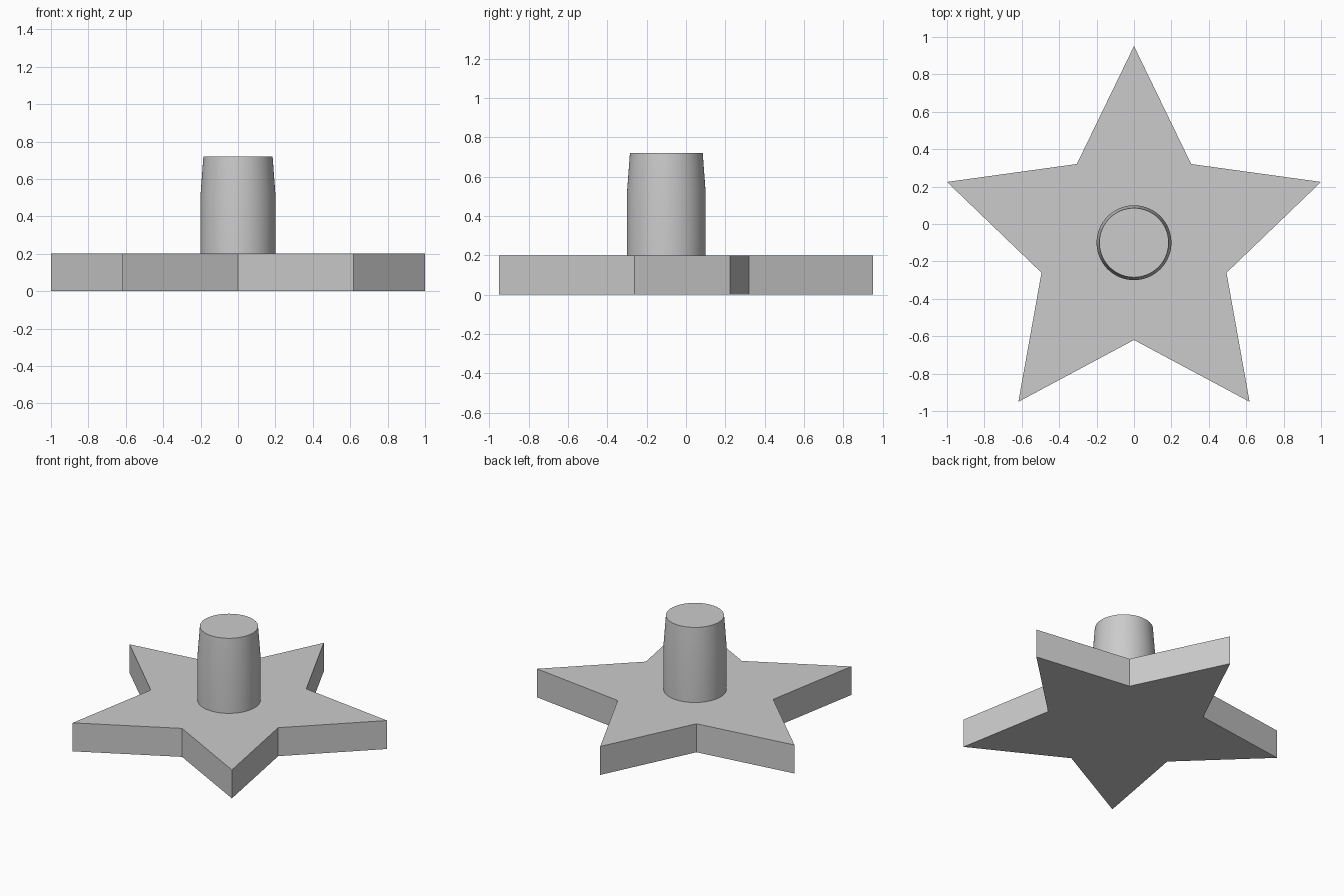
import bpy, bmesh
from math import sin, cos, pi, radians

cube = bpy.data.objects.get("Cube")
if cube:
    bpy.data.objects.remove(cube, do_unlink=True)

CENTRE_Y = -0.10
THICKNESS = 0.20

grey = bpy.data.materials.new("light grey")
grey.use_nodes = True
colour = (0.6, 0.6, 0.6, 1)
grey.diffuse_color = colour
grey.node_tree.nodes["Principled BSDF"].inputs["Base Color"].default_value = colour


def add_object(name, bm):
    bmesh.ops.recalc_face_normals(bm, faces=bm.faces)
    mesh = bpy.data.meshes.new(name)
    bm.to_mesh(mesh)
    bm.free()
    mesh.materials.append(grey)
    obj = bpy.data.objects.new(name, mesh)
    obj.location.y = CENTRE_Y
    bpy.context.collection.objects.link(obj)
    return obj


# Five-pointed star plate, extruded from its outline
def star_plate(outer, inner):
    bm = bmesh.new()
    outline = []
    for i in range(10):
        r = inner if i % 2 else outer
        a = pi / 2 + i * pi / 5
        outline.append(bm.verts.new((r * cos(a), r * sin(a), 0)))
    base = bm.faces.new(outline)
    top = bmesh.ops.extrude_face_region(bm, geom=[base], use_keep_orig=True)["geom"]
    bmesh.ops.translate(bm, vec=(0, 0, THICKNESS),
                        verts=[g for g in top if isinstance(g, bmesh.types.BMVert)])
    return add_object("star_base", bm)


# Round peg: straight sides with a slight taper near the top
def round_peg(profile, sides=64):
    bm = bmesh.new()
    rings = [[bm.verts.new((r * cos(2 * pi * i / sides), r * sin(2 * pi * i / sides), z))
              for i in range(sides)] for r, z in profile]
    for low, high in zip(rings, rings[1:]):
        for i in range(sides):
            j = (i + 1) % sides
            bm.faces.new((low[i], low[j], high[j], high[i]))
    bm.faces.new(rings[0])
    bm.faces.new(rings[-1])
    return add_object("peg", bm)


star_plate(1.0515, 0.52)
peg = round_peg([(0.20, THICKNESS), (0.20, 0.52), (0.185, 0.72)])

bpy.ops.object.select_all(action="DESELECT")
peg.select_set(True)
bpy.context.view_layer.objects.active = peg
bpy.ops.object.shade_smooth_by_angle(angle=radians(30))
